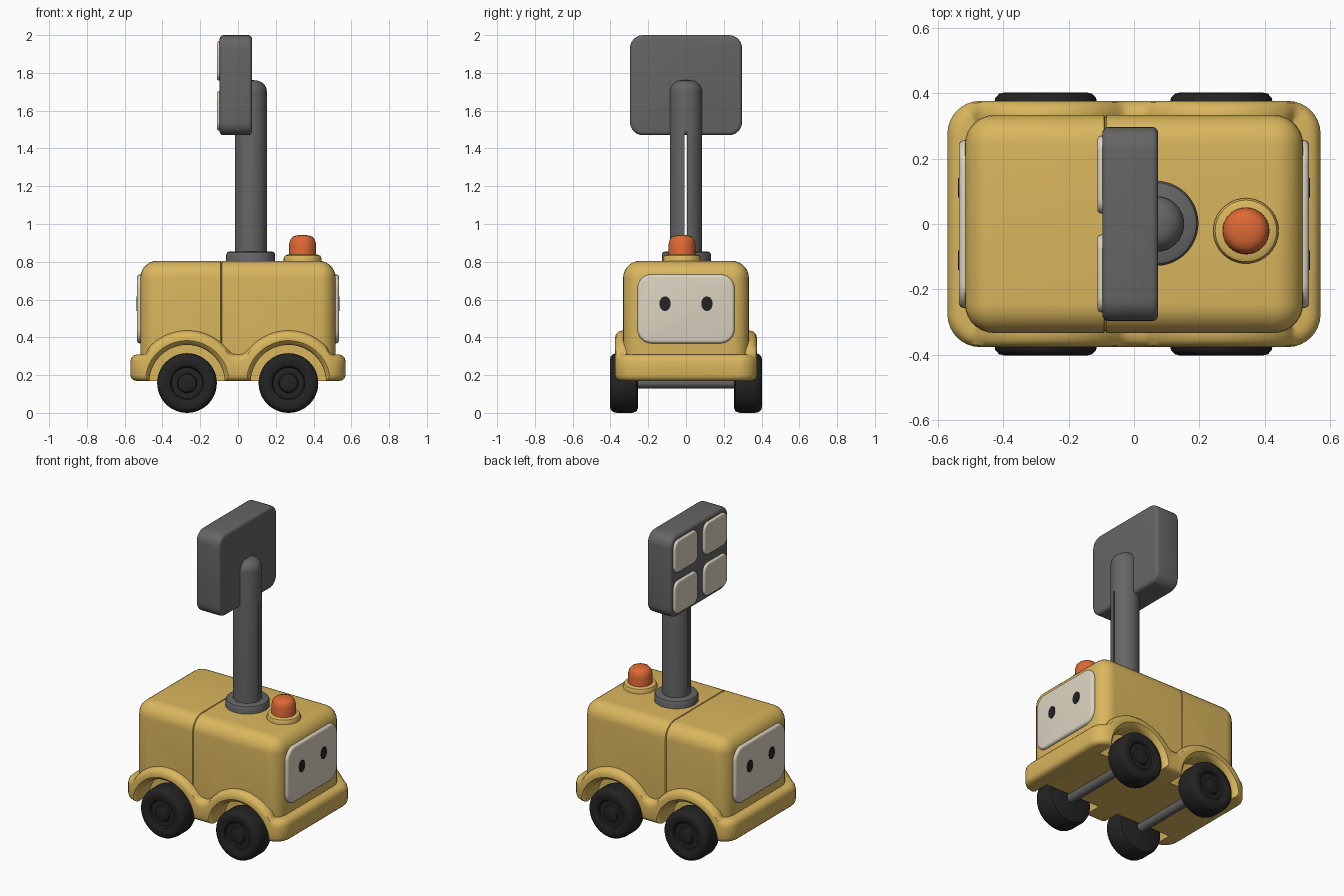
import bpy, bmesh, math
from mathutils import Matrix, Vector

if "Cube" in bpy.data.objects:
    bpy.data.objects.remove(bpy.data.objects["Cube"])


def material(name, r, g, b):
    m = bpy.data.materials.new(name)
    m.diffuse_color = (r, g, b, 1)
    m.use_nodes = True
    m.node_tree.nodes["Principled BSDF"].inputs["Base Color"].default_value = m.diffuse_color
    return m


YELLOW = material("yellow", 0.70, 0.47, 0.11)
GREY = material("grey", 0.13, 0.13, 0.13)
BLACK = material("black", 0.017, 0.017, 0.017)
CREAM = material("cream", 0.72, 0.66, 0.54)
ORANGE = material("orange", 0.72, 0.14, 0.035)


def finish(bm, name, mat):
    bmesh.ops.recalc_face_normals(bm, faces=bm.faces)
    me = bpy.data.meshes.new(name)
    bm.to_mesh(me)
    bm.free()
    ob = bpy.data.objects.new(name, me)
    bpy.context.collection.objects.link(ob)
    me.materials.append(mat)
    smooth(ob)
    return ob


def smooth(ob):
    bpy.ops.object.select_all(action='DESELECT')
    bpy.context.view_layer.objects.active = ob
    ob.select_set(True)
    bpy.ops.object.shade_smooth_by_angle(angle=math.radians(35))


def lathe(name, profile, loc, mat, axis='Z', steps=40, flip=1):
    """Spin (radius, height) points round an axis."""
    bm = bmesh.new()
    vs = [bm.verts.new((r, 0, h)) for r, h in profile]
    es = [bm.edges.new(p) for p in zip(vs, vs[1:])]
    bmesh.ops.spin(bm, geom=vs + es, axis=(0, 0, 1), cent=(0, 0, 0),
                   angle=2 * math.pi, steps=steps)
    bmesh.ops.remove_doubles(bm, verts=bm.verts, dist=1e-5)
    if axis == 'Y':   # height runs along +y or -y
        bm.transform(Matrix.Rotation(-flip * math.pi / 2, 4, 'X'))
    if axis == 'X':
        bm.transform(Matrix.Rotation(flip * math.pi / 2, 4, 'Y'))
    bm.transform(Matrix.Translation(loc))
    return finish(bm, name, mat)


def box_mesh(lo, hi):
    bm = bmesh.new()
    bmesh.ops.create_cube(bm, size=1)
    lo, hi = Vector(lo), Vector(hi)
    bm.transform(Matrix.Translation((lo + hi) / 2) @ Matrix.Diagonal((*(hi - lo), 1)))
    return bm


def slab(name, lo, hi, radius, edge, mat, dish=0):
    """Rounded plate facing along x, optionally hollowed on its -x face."""
    bm = box_mesh(lo, hi)
    along = [e for e in bm.edges if abs(e.verts[0].co.x - e.verts[1].co.x) > 1e-5]
    bmesh.ops.bevel(bm, geom=along, offset=radius, segments=6, profile=0.5, affect='EDGES')
    rim = [e for e in bm.edges if abs(e.verts[0].co.x - e.verts[1].co.x) < 1e-5]
    bmesh.ops.bevel(bm, geom=rim, offset=edge, segments=4, profile=0.5, affect='EDGES')
    if dish:
        bm.normal_update()
        face = min(bm.faces, key=lambda f: f.calc_center_median().x)
        for k in (1, 0.5):
            bmesh.ops.inset_individual(bm, faces=[face], thickness=0.025, depth=-dish * k)
    return finish(bm, name, mat)


def cut(ob, cutter):
    cutter.hide_render = True
    m = ob.modifiers.new("cut", 'BOOLEAN')
    m.operation, m.object, m.solver = 'DIFFERENCE', cutter, 'EXACT'
    bpy.ops.object.select_all(action='DESELECT')
    bpy.context.view_layer.objects.active = ob
    ob.select_set(True)
    bpy.ops.object.modifier_apply(modifier=m.name)


# Rounded body with a fine seam around it
bm = box_mesh((-0.517, -0.333, 0.2), (0.517, 0.333, 0.805))
bmesh.ops.bevel(bm, geom=bm.edges[:], offset=0.09, segments=7, profile=0.5, affect='EDGES')
SEAM = -0.088
for x in (SEAM - 0.004, SEAM, SEAM + 0.004):
    bmesh.ops.bisect_plane(bm, geom=bm.verts[:] + bm.edges[:] + bm.faces[:],
                           plane_co=(x, 0, 0), plane_no=(1, 0, 0))
for v in bm.verts:
    if abs(v.co.x - SEAM) < 1e-4:
        v.co.y *= 0.98
        v.co.z = 0.5 + (v.co.z - 0.5) * 0.98
body = finish(bm, "body", YELLOW)


# Skirt: rounded rectangle whose top edge rises in arches over the wheels
def skirt_top(x):
    d = abs(x) - 0.268
    c = 0.16 + math.sqrt(max(0.276 ** 2 - d * d, 0))
    return 0.31 + 0.01 * math.log(1 + math.exp((c - 0.31) / 0.01))


HX, HY, R = 0.57, 0.376, 0.1
plan = []
for sx, sy, start in ((1, 1, 0), (-1, 1, 90), (-1, -1, 180), (1, -1, 270)):
    for i in range(9):
        a = math.radians(start + i * 90 / 8)
        n = Vector((math.cos(a), math.sin(a), 0))
        plan.append((Vector((sx * (HX - R), sy * (HY - R), 0)) + n * R, n))
    if sx == sy:   # long straight side after this corner
        for i in range(1, 72):
            x = sx * (HX - R) * (1 - 2 * i / 72)
            plan.append((Vector((x, sy * HY, 0)), Vector((0, sy, 0))))
bm = bmesh.new()
rings = []
section = [(0.03, 0, 0.17), (0.015, 0, 0.174), (0.004, 0, 0.185), (0, 0, 0.2),
           (0, 1, -0.04), (0.005, 1, -0.02), (0.02, 1, -0.005), (0.04, 1, 0),
           (0.075, 1, 0), (0.08, 0, 0.28)]
for inset, on_top, z in section:
    rings.append([bm.verts.new((*(p - n * inset).xy, z + on_top * skirt_top(p.x)))
                  for p, n in plan])
N = len(plan)
for a, b in zip(rings, rings[1:]):
    for i in range(N):
        bm.faces.new((a[i], a[(i + 1) % N], b[(i + 1) % N], b[i]))
bm.faces.new(rings[0])
bm.faces.new(rings[-1])
skirt = finish(bm, "skirt", YELLOW)

# Wheel wells, wheels and axles
well = [(0, 0.24), (0.2, 0.24), (0.2, 0.345), (0.207, 0.362), (0.225, 0.378),
        (0.225, 0.5), (0, 0.5)]
tyre = [(0, 0.254), (0.13, 0.254), (0.15, 0.262), (0.158, 0.285), (0.158, 0.365),
        (0.154, 0.385), (0.142, 0.398), (0.125, 0.402), (0.1, 0.4), (0.088, 0.394),
        (0.082, 0.382), (0.052, 0.382), (0.047, 0.394), (0.038, 0.398), (0, 0.398)]
for x, end in ((-0.27, "left"), (0.267, "right")):
    for s, side in ((1, "back"), (-1, "front")):
        cutter = lathe("well_cutter", well, (x, 0, 0.16), YELLOW, 'Y', 64, s)
        cut(body, cutter)
        cut(skirt, cutter)
        bpy.data.objects.remove(cutter)
        lathe(f"wheel_{side}_{end}", tyre, (x, 0, 0.158), BLACK, 'Y', 48, s)
    lathe(f"axle_{end}", [(0, -0.27), (0.03, -0.27), (0.03, 0.27), (0, 0.27)],
          (x, 0, 0.16), GREY, 'Y', 24)
smooth(body)
smooth(skirt)

# Faces with eyes on both ends
for s, end in ((-1, "left"), (1, "right")):
    xs = sorted((s * 0.49, s * 0.535))
    slab(f"face_{end}", (xs[0], -0.257, 0.368), (xs[1], 0.257, 0.733), 0.075, 0.016, CREAM)
    for y in (-0.111, 0.111):
        eye = lathe(f"eye_{end}", [(0, -0.004), (0.03, -0.004), (0.03, 0.003), (0, 0.003)],
                    (0, 0, 0), BLACK, 'X', 28, s)
        eye.data.transform(Matrix.Translation((s * 0.535, y, 0.578))
                           @ Matrix.Diagonal((1, 1, 1.3, 1)))

# Beacon
lathe("beacon_base", [(0, 0.79), (0.1, 0.79), (0.1, 0.82), (0.094, 0.832), (0.08, 0.838),
                      (0, 0.838)], (0.342, -0.021, 0), YELLOW)
lathe("beacon", [(0, 0.82), (0.072, 0.82), (0.071, 0.895), (0.065, 0.918), (0.052, 0.933),
                 (0.03, 0.94), (0, 0.942)], (0.342, -0.021, 0), ORANGE)

# Mast with flange and a narrow slot through it
lathe("mast_flange", [(0, 0.79), (0.13, 0.79), (0.13, 0.838), (0.124, 0.85), (0.112, 0.855),
                      (0, 0.855)], (0.067, 0.002, 0), GREY, steps=48)
top = [(0.085 - 0.06 * (1 - math.cos(t)), 1.7 + 0.06 * math.sin(t))
       for t in (i * math.pi / 16 for i in range(9))]
mast = lathe("mast", [(0, 0.8), (0.085, 0.8)] + top + [(0, 1.764)], (0.068, 0, 0), GREY, steps=48)
slot = finish(box_mesh((-0.2, -0.007, 0.9), (0.3, 0.005, 1.49)), "slot_cutter", GREY)
cut(mast, slot)
bpy.data.objects.remove(slot)
smooth(mast)

# Light panel with four dished lamps
slab("light_panel", (-0.097, -0.297, 1.47), (0.074, 0.297, 2.0), 0.07, 0.02, GREY)
for z0, z1, row in ((1.495, 1.705, "lower"), (1.76, 1.97, "upper")):
    for y0, y1, side in ((-0.27, -0.032, "front"), (0.032, 0.27, "back")):
        slab(f"lamp_{row}_{side}", (-0.112, y0, z0), (-0.08, y1, z1), 0.045, 0.012,
             CREAM, dish=0.005)
